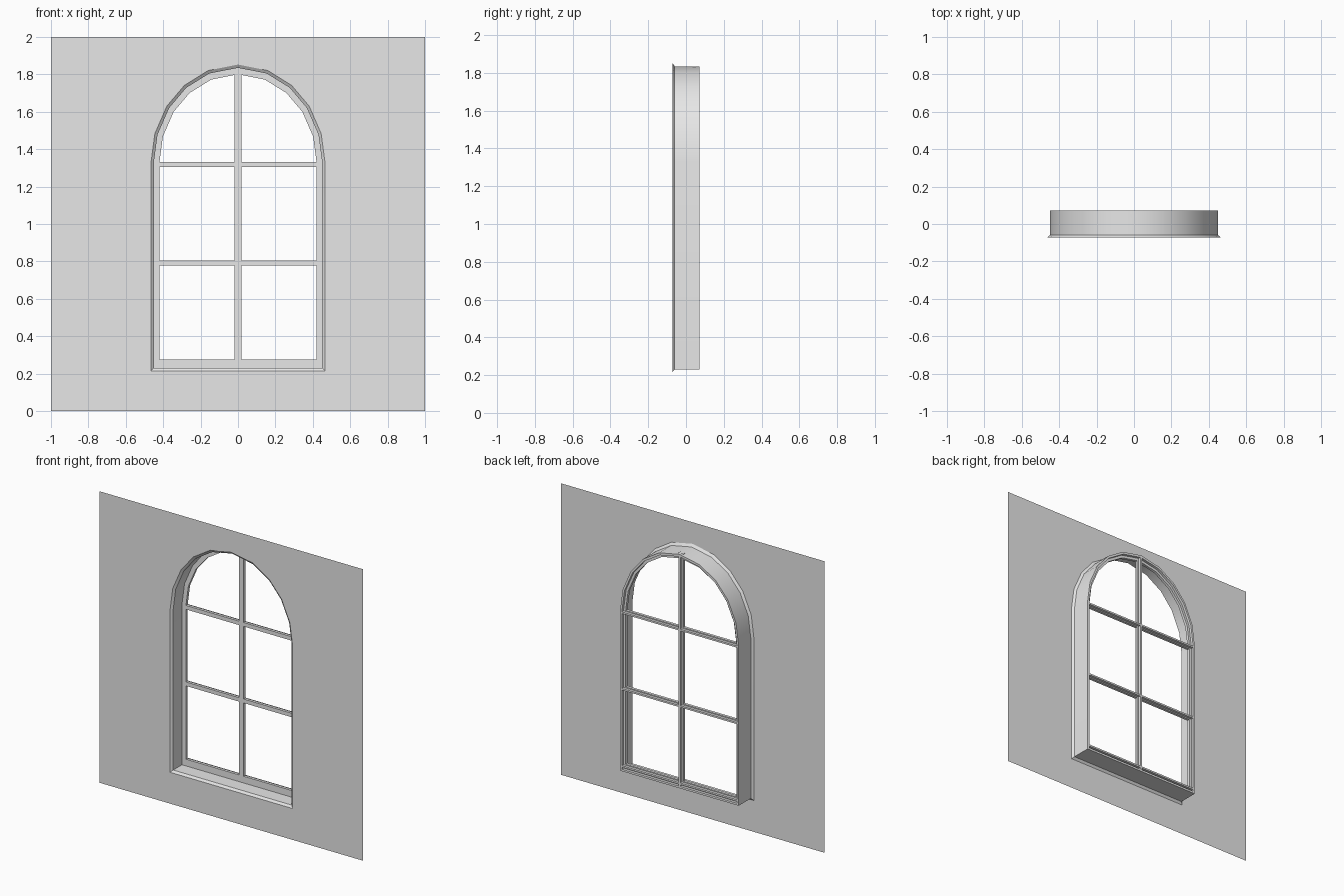
import bpy, bmesh
from math import cos, sin, radians

cube = bpy.data.objects.get("Cube")
if cube:
    bpy.data.objects.remove(cube, do_unlink=True)

grey = bpy.data.materials.new("light_grey")
grey.use_nodes = True
grey.diffuse_color = (0.8, 0.8, 0.8, 1)
grey.node_tree.nodes["Principled BSDF"].inputs["Base Color"].default_value = (0.8, 0.8, 0.8, 1)

FRONT, BACK = -0.072, 0.072
BAR_FRONT, BAR_STEP = 0.035, 0.054
SPRING = 1.33          # height where the arch begins
ANGLES = (0, 17, 35, 52, 70, 90, 110, 128, 145, 163, 180)


def finish(bm, name):
    mesh = bpy.data.meshes.new(name)
    bm.to_mesh(mesh)
    bm.free()
    mesh.materials.append(grey)
    obj = bpy.data.objects.new(name, mesh)
    bpy.context.collection.objects.link(obj)
    bpy.ops.object.select_all(action='DESELECT')
    obj.select_set(True)
    bpy.context.view_layer.objects.active = obj
    bpy.ops.object.shade_smooth_by_angle(angle=radians(30))
    return obj


def arch_ring(bm, inset, y):
    """Arched outline, inset from the inner face of the reveal."""
    half, rise, base = 0.45 - inset, 0.505 - inset * 1.15, 0.23 + inset
    pts = [(-half, base), (half, base)]
    pts += [(half * cos(radians(a)), SPRING + rise * sin(radians(a))) for a in ANGLES]
    return [bm.verts.new((x, y, z)) for x, z in pts]


def arch_loft(name, sections):
    bm = bmesh.new()
    rings = [arch_ring(bm, i, y) for i, y in sections]
    for a, b in zip(rings, rings[1:]):
        for k in range(len(a)):
            n = (k + 1) % len(a)
            bm.faces.new((a[k], a[n], b[n], b[k]))
    return finish(bm, name)


def bar(name, centre, length, width, rib, vertical):
    """Glazing bar: T profile with the wide flange at the front."""
    w, r, h = width / 2, rib / 2, length / 2
    profile = [(-w, BAR_FRONT), (w, BAR_FRONT), (w, BAR_STEP), (r, BAR_STEP),
               (r, BACK), (-r, BACK), (-r, BAR_STEP), (-w, BAR_STEP)]
    bm = bmesh.new()
    ends = []
    for t in (-h, h):
        ends.append([bm.verts.new((s, y, centre + t) if vertical else (t, y, centre + s))
                     for s, y in profile])
    a, b = ends
    for k in range(len(a)):
        n = (k + 1) % len(a)
        bm.faces.new((a[k], a[n], b[n], b[k]))
    bm.faces.new(a)
    bm.faces.new(b)
    bmesh.ops.recalc_face_normals(bm, faces=bm.faces)
    return finish(bm, name)


# Thin wall sheet with the arched opening
bm = bmesh.new()
square = [bm.verts.new((x, FRONT, z)) for x, z in ((-1, 0), (1, 0), (1, 2), (-1, 2))]
edges = []
for loop in (square, arch_ring(bm, -0.015, FRONT)):
    edges += [bm.edges.new((loop[k - 1], loop[k])) for k in range(len(loop))]
bmesh.ops.triangle_fill(bm, use_beauty=True, edges=edges, normal=(0, -1, 0))
for f in bm.faces:
    f.normal_update()
    if f.normal.y > 0:
        f.normal_flip()
finish(bm, "wall")

# Chamfered reveal running back through the opening
arch_loft("reveal", [(-0.015, FRONT), (0, -0.06), (0, BACK)])

# Stepped window frame at the back of the reveal
arch_loft("window_frame", [(0, BAR_FRONT), (0.03, BAR_FRONT), (0.03, BAR_STEP),
                           (0.014, BAR_STEP), (0.014, BACK), (0, BACK)])

# Glazing bars
bar("vertical_bar", 1.0325, 1.605, 0.036, 0.014, True)
for name, z in (("bottom_rail", 0.2625), ("lower_bar", 0.7925), ("upper_bar", 1.3175)):
    bar(name, z, 0.9, 0.027, 0.012, False)
